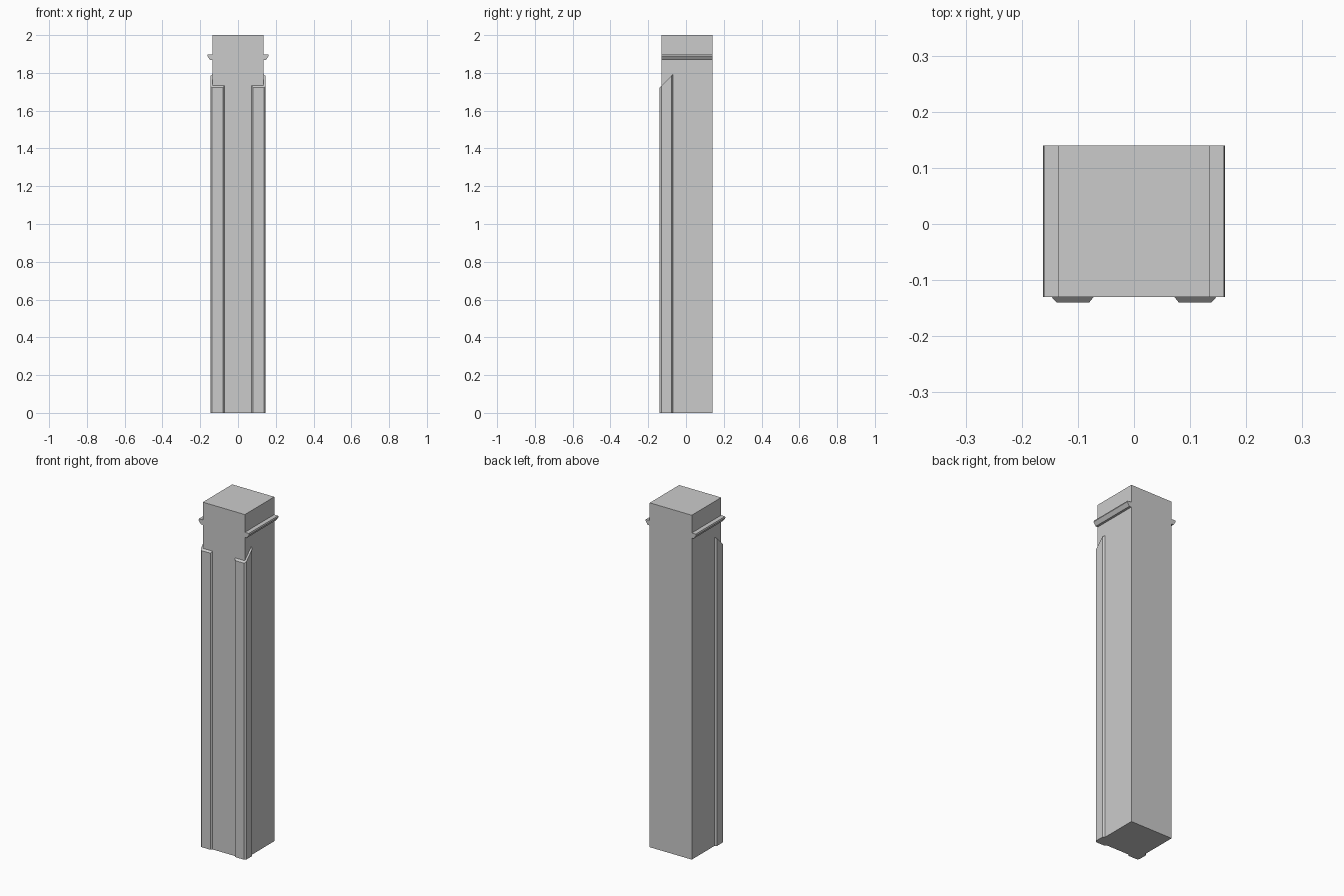
import bpy, bmesh
from mathutils import Vector

cube = bpy.data.objects.get("Cube")
if cube:
    bpy.data.objects.remove(cube, do_unlink=True)

grey = bpy.data.materials.new("light grey")
grey.use_nodes = True
colour = (0.6, 0.6, 0.6, 1)
grey.diffuse_color = colour
grey.node_tree.nodes["Principled BSDF"].inputs["Base Color"].default_value = colour

HALF, FRONT, BACK = 0.135, -0.13, 0.14   # post faces


def prism(name, profile, sweep, cut=None):
    """Sweep a closed profile along a vector, optionally slicing the top off."""
    bm = bmesh.new()
    base = bm.faces.new([bm.verts.new(p) for p in profile])
    ext = bmesh.ops.extrude_face_region(bm, geom=[base], use_keep_orig=True)
    moved = [v for v in ext["geom"] if isinstance(v, bmesh.types.BMVert)]
    bmesh.ops.translate(bm, verts=moved, vec=sweep)
    if cut:
        point, normal = cut
        bmesh.ops.bisect_plane(bm, geom=bm.verts[:] + bm.edges[:] + bm.faces[:],
                               plane_co=point, plane_no=normal, clear_outer=True)
        bmesh.ops.holes_fill(bm, edges=[e for e in bm.edges if e.is_boundary])
    bmesh.ops.recalc_face_normals(bm, faces=bm.faces[:])
    mesh = bpy.data.meshes.new(name)
    bm.to_mesh(mesh)
    bm.free()
    mesh.materials.append(grey)
    obj = bpy.data.objects.new(name, mesh)
    bpy.context.collection.objects.link(obj)
    return obj


# Square post
prism("post", [(-HALF, FRONT, 0), (HALF, FRONT, 0), (HALF, BACK, 0), (-HALF, BACK, 0)],
      Vector((0, 0, 2)))

guard = [(HALF, FRONT), (0.072, FRONT), (0.08, -0.14), (0.138, -0.14),
         (0.146, -0.131), (0.146, -0.078), (HALF, -0.07)]
rail = [(HALF, 1.897), (0.16, 1.897), (0.1625, 1.889), (0.148, 1.868), (HALF, 1.868)]

for side, label in ((1, "left"), (-1, "right")):
    # Angled corner guard with a sloping top
    prism(label + "_corner_guard", [(side * x, y, 0) for x, y in guard], Vector((0, 0, 1.9)),
          (Vector((0, -0.14, 1.722)), Vector((0, -1, 1))))
    # Grip rail near the top
    prism(label + "_rail", [(side * x, FRONT, z) for x, z in rail], Vector((0, BACK - FRONT, 0)))
